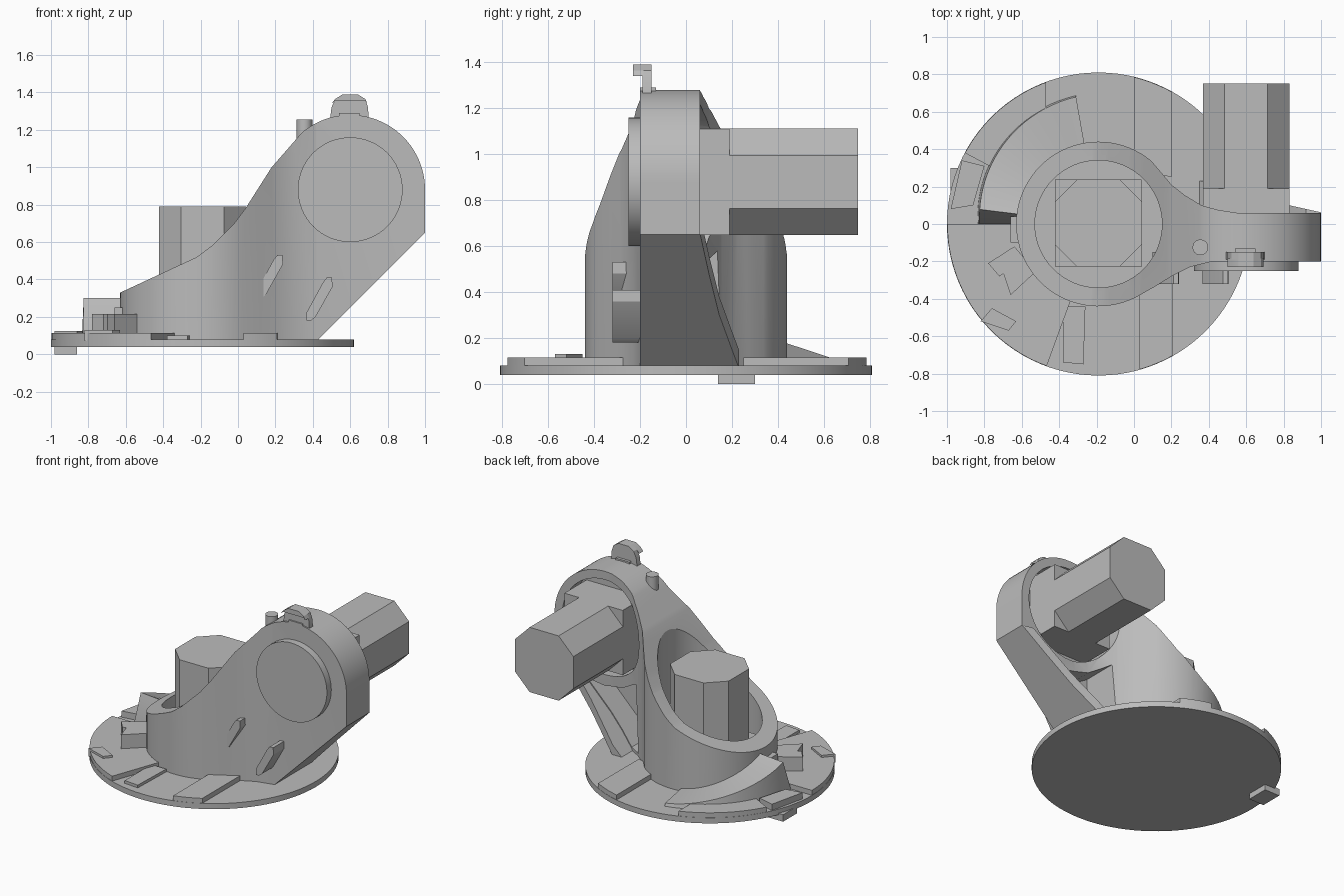
import bpy, bmesh
from math import cos, sin, radians
from mathutils import Vector

old = bpy.data.objects.get("Cube")
if old:
    bpy.data.objects.remove(old, do_unlink=True)

grey = bpy.data.materials.new("plain grey")
grey.use_nodes = True
grey.diffuse_color = (0.5, 0.5, 0.5, 1)
grey.node_tree.nodes["Principled BSDF"].inputs["Base Color"].default_value = (0.5, 0.5, 0.5, 1)

TUBE = (-0.19, 0)      # axis of base and tube, in plan
HUB = (0.6, 0.88)      # axis of arm hub, in elevation


def arc(c, r, a0, a1, n=24):
    return [(c[0] + r * cos(radians(a0 + (a1 - a0) * i / n)),
             c[1] + r * sin(radians(a0 + (a1 - a0) * i / n))) for i in range(n + 1)]


def circle(c, r, n=64):
    return arc(c, r, 0, 360, n)[:-1]


def finish(name, bm):
    bmesh.ops.recalc_face_normals(bm, faces=bm.faces)
    mesh = bpy.data.meshes.new(name)
    bm.to_mesh(mesh)
    bm.free()
    mesh.materials.append(grey)
    ob = bpy.data.objects.new(name, mesh)
    bpy.context.collection.objects.link(ob)
    return ob


def prism(name, pts, lo, hi, axis="z"):
    """Extrude an outline: axis z uses (x, y) points, axis y uses (x, z)."""
    bm = bmesh.new()
    place = (lambda p: (p[0], p[1], lo)) if axis == "z" else (lambda p: (p[0], lo, p[1]))
    face = bm.faces.new([bm.verts.new(place(p)) for p in pts])
    ext = bmesh.ops.extrude_face_region(bm, geom=[face])
    move = Vector((0, 0, hi - lo)) if axis == "z" else Vector((0, hi - lo, 0))
    bmesh.ops.translate(bm, vec=move, verts=[v for v in ext["geom"] if isinstance(v, bmesh.types.BMVert)])
    return finish(name, bm)


def combine(ob, other, op):
    mod = ob.modifiers.new("cut", "BOOLEAN")
    mod.operation, mod.solver, mod.object = op, "EXACT", other
    select(ob)
    bpy.ops.object.modifier_apply(modifier=mod.name)
    bpy.data.objects.remove(other, do_unlink=True)


def select(ob):
    for o in bpy.context.view_layer.objects:
        o.select_set(False)
    ob.select_set(True)
    bpy.context.view_layer.objects.active = ob


def box(name, x0, x1, y0, y1, z0, z1):
    return prism(name, [(x0, y0), (x1, y0), (x1, y1), (x0, y1)], z0, z1)


def chamfered(c, half, flat):
    return [(c[0] + sx * a, c[1] + sy * b) for sx, sy, a, b in (
        (1, 1, half, flat), (1, 1, flat, half), (-1, 1, flat, half), (-1, 1, half, flat),
        (-1, -1, half, flat), (-1, -1, flat, half), (1, -1, flat, half), (1, -1, half, flat))]


# Base plate, its locating foot and raised pads
prism("base_plate", circle(TUBE, 0.81, 96), 0.04, 0.08)
box("locating_foot", -0.98, -0.86, 0.14, 0.30, 0, 0.05)
prism("back_pad", [(0, 0.3), (0.2, 0.25)] + arc(TUBE, 0.808, 61, 76.4, 6), 0.07, 0.115)
prism("front_pad", [(0.03, -0.3)] + arc(TUBE, 0.808, -74.2, -60.4, 6) + [(0.21, -0.2)], 0.07, 0.115)
prism("back_left_rim", arc(TUBE, 0.808, 110.3, 152) + arc(TUBE, 0.6, 152, 118), 0.07, 0.115)
prism("front_rim", arc(TUBE, 0.808, 180, 250) + arc(TUBE, 0.43, 250, 180), 0.07, 0.115)
prism("edge_tab", [(-0.92, 0.34), (-0.80, 0.31), (-0.86, 0.1), (-0.98, 0.08)], 0.05, 0.125)
prism("front_frame", [(-0.38, -0.44), (-0.26, -0.44), (-0.27, -0.75), (-0.38, -0.74)], 0.07, 0.1)
prism("connector_box", [(-0.7, -0.26), (-0.59, -0.18), (-0.52, -0.25), (-0.66, -0.38)], 0.07, 0.215)
prism("connector_plug", [(-0.78, -0.21), (-0.64, -0.12), (-0.58, -0.19), (-0.72, -0.28)], 0.07, 0.215)
prism("rim_block", [(-0.82, -0.52), (-0.76, -0.45), (-0.63, -0.52), (-0.67, -0.57)], 0.07, 0.13)
box("tube_latch", -0.66, -0.6, -0.1, 0.04, 0.08, 0.25)

# Spiral ramp hugging the tube, with a steep end face
bm = bmesh.new()
rows, steps = [], 20
for i in range(steps + 2):
    t = min(i / steps, 1)
    a = radians(100 + 73 * t if i <= steps else 180)
    top = 0.1 + 0.2 * t ** 1.5 if i <= steps else 0.085
    outer = 0.7 - 0.05 * t
    rows.append([bm.verts.new((TUBE[0] + r * cos(a), r * sin(a), z))
                 for r, z in ((0.42, 0.07), (outer, 0.07), (outer - 0.01, top), (0.42, top))])
for p, q in zip(rows, rows[1:]):
    for k in range(4):
        bm.faces.new((p[k], p[(k + 1) % 4], q[(k + 1) % 4], q[k]))
bm.faces.new(rows[0])
bm.faces.new(rows[-1])
finish("spiral_ramp", bm)

# Tube and arm: side outline crossed with plan outline
side = ([(-0.64, 0.07), (0.42, 0.07), (1, 0.65)] + arc(HUB, 0.4, 0, 130, 32) +
        [(0.18, 1.0), (0.04, 0.78), (-0.02, 0.7), (-0.14, 0.58), (-0.22, 0.52), (-0.64, 0.325)])
plan = ([(1.01, -0.2), (1.01, 0.06), (0.55, 0.06), (0.45, 0.075), (0.36, 0.1), (0.27, 0.155),
         (0.2, 0.21), (0.15, 0.27)] + arc(TUBE, 0.44, 50, 300, 56) +
        [(0.12, -0.33), (0.2, -0.28), (0.3, -0.23), (0.42, -0.2)])
arm = prism("tube_and_arm", side, -0.6, 0.6, "y")
combine(arm, prism("plan_cutter", plan, 0, 2), "INTERSECT")
combine(arm, prism("bore_cutter", circle(TUBE, 0.34), 0.15, 2), "DIFFERENCE")
combine(arm, prism("hub_cutter", circle(HUB, 0.34), -0.06, 0.5, "y"), "DIFFERENCE")
pocket = [(0.27, 0.1), (0.36, 0.1), (0.74, 0.48), (0.6, 0.46), (0.45, 0.49), (0.3, 0.58)]
combine(arm, prism("pocket_cutter", pocket, -0.12, 0.5, "y"), "DIFFERENCE")

# Sloping wall under the arm, widening towards the base
wall = prism("sloping_wall", [(0.34, 0.07), (0.42, 0.07), (1, 0.65), (0.92, 0.65)], -0.6, 0.6, "y")
spread = [(0.3, -0.198), (1.01, -0.198), (1.01, 0.06), (0.83, 0.1), (0.65, 0.145),
          (0.5, 0.2), (0.42, 0.23), (0.3, 0.23)]
combine(wall, prism("wall_cutter", spread, 0, 2), "INTERSECT")

# Front hub cover and slanted ribs
prism("hub_cover", circle(HUB, 0.28), -0.25, -0.19, "y")
for name, x, z in (("inner_rib", 0.1, 0.3), ("outer_rib", 0.365, 0.18)):
    outline = [(0, 0), (0.025, 0.0), (0.05, 0.02), (0.14, 0.18), (0.138, 0.23), (0.11, 0.23),
               (0.09, 0.205), (0, 0.04)]
    prism(name, [(x + u, z + v) for u, v in outline], -0.32, -0.15, "y")

# Two motors: square mount plus chamfered housing
low = (-0.19, 0.005)
prism("lower_motor_mount", chamfered(low, 0.232, 0.231), 0.1, 0.27)
prism("lower_motor", chamfered(low, 0.232, 0.115), 0.26, 0.79)
prism("upper_motor_mount", chamfered(HUB, 0.232, 0.231), -0.08, 0.19, "y")
prism("upper_motor", chamfered(HUB, 0.232, 0.115), 0.18, 0.75, "y")

# Top peg and cable clip
prism("top_peg", circle((0.355, -0.125), 0.042, 24), 1.1, 1.255)
clip = [(0.49, 1.24), (0.7, 1.24), (0.695, 1.32), (0.68, 1.365), (0.64, 1.39),
        (0.56, 1.39), (0.52, 1.365), (0.5, 1.32)]
prism("clip_stem", clip, -0.19, -0.15, "y")
prism("clip_hood", [(0.5, 1.34), (0.52, 1.355), (0.68, 1.355), (0.693, 1.34)] + clip[3:7], -0.23, -0.185, "y")
box("clip_foot", 0.54, 0.65, -0.2, -0.13, 1.26, 1.29)

for ob in list(bpy.context.scene.objects):
    if ob.type == "MESH" and ob.data.materials and ob.data.materials[0] == grey:
        select(ob)
        bpy.ops.object.shade_smooth_by_angle(angle=radians(25))
